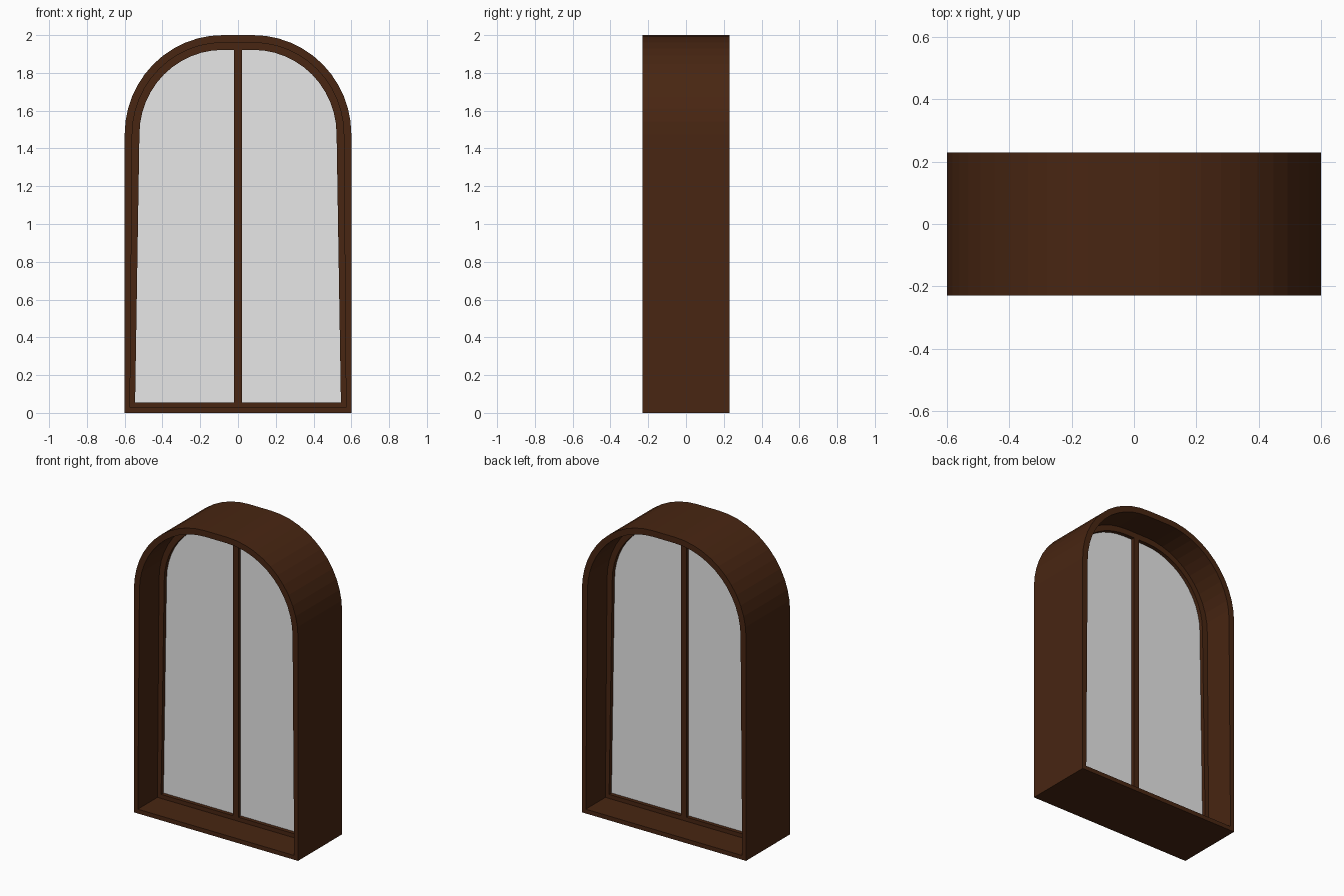
import bpy, bmesh, math

if "Cube" in bpy.data.objects:
    bpy.data.objects.remove(bpy.data.objects["Cube"])

SEGS = 12  # facets per arch corner


def material(name, rgb):
    m = bpy.data.materials.new(name)
    m.diffuse_color = (*rgb, 1.0)
    m.use_nodes = True
    m.node_tree.nodes["Principled BSDF"].inputs["Base Color"].default_value = m.diffuse_color
    return m


wood = material("dark_brown_wood", (0.065, 0.019, 0.006))
pane = material("pale_grey_glass", (0.8, 0.8, 0.8))


def outline(d):
    """Arched outline shrunk by d; bottom corners move in diagonally."""
    c = d * math.sqrt(0.5)
    right = [(0.6 - c, c)]
    for i in range(SEGS + 1):
        a = math.pi / 2 * i / SEGS
        right.append((0.08 + (0.52 - d) * math.cos(a),
                      1.475 + (0.525 - d) * math.sin(a)))
    return right + [(-x, z) for x, z in reversed(right)]


def finish(bm, name, mat):
    bmesh.ops.recalc_face_normals(bm, faces=bm.faces)
    me = bpy.data.meshes.new(name)
    bm.to_mesh(me)
    bm.free()
    me.materials.append(mat)
    ob = bpy.data.objects.new(name, me)
    bpy.context.collection.objects.link(ob)
    return ob


def ring(name, d_out, d_in, half_depth):
    """Closed arched frame between two outlines."""
    bm = bmesh.new()
    loops = [[bm.verts.new((x, y, z)) for x, z in outline(d)]
             for d, y in ((d_out, -half_depth), (d_in, -half_depth),
                          (d_in, half_depth), (d_out, half_depth))]
    n = len(loops[0])
    for k in range(4):
        a, b = loops[k], loops[(k + 1) % 4]
        for i in range(n):
            j = (i + 1) % n
            bm.faces.new((a[i], a[j], b[j], b[i]))
    return finish(bm, name, wood)


# Deep outer frame and shallow sash inside it
ring("outer_frame", 0.0, 0.04, 0.23)
ring("inner_sash", 0.04, 0.078, 0.025)

# Glass sheet
bm = bmesh.new()
bm.faces.new([bm.verts.new((x, 0, z)) for x, z in outline(0.077)])
finish(bm, "glass_pane", pane)

# Central vertical bar
bm = bmesh.new()
bmesh.ops.create_cube(bm, size=1.0)
z0, z1 = 0.05, 1.93
for v in bm.verts:
    v.co = (v.co.x * 0.04, v.co.y * 0.05, (z0 + z1) / 2 + v.co.z * (z1 - z0))
finish(bm, "centre_bar", wood)
